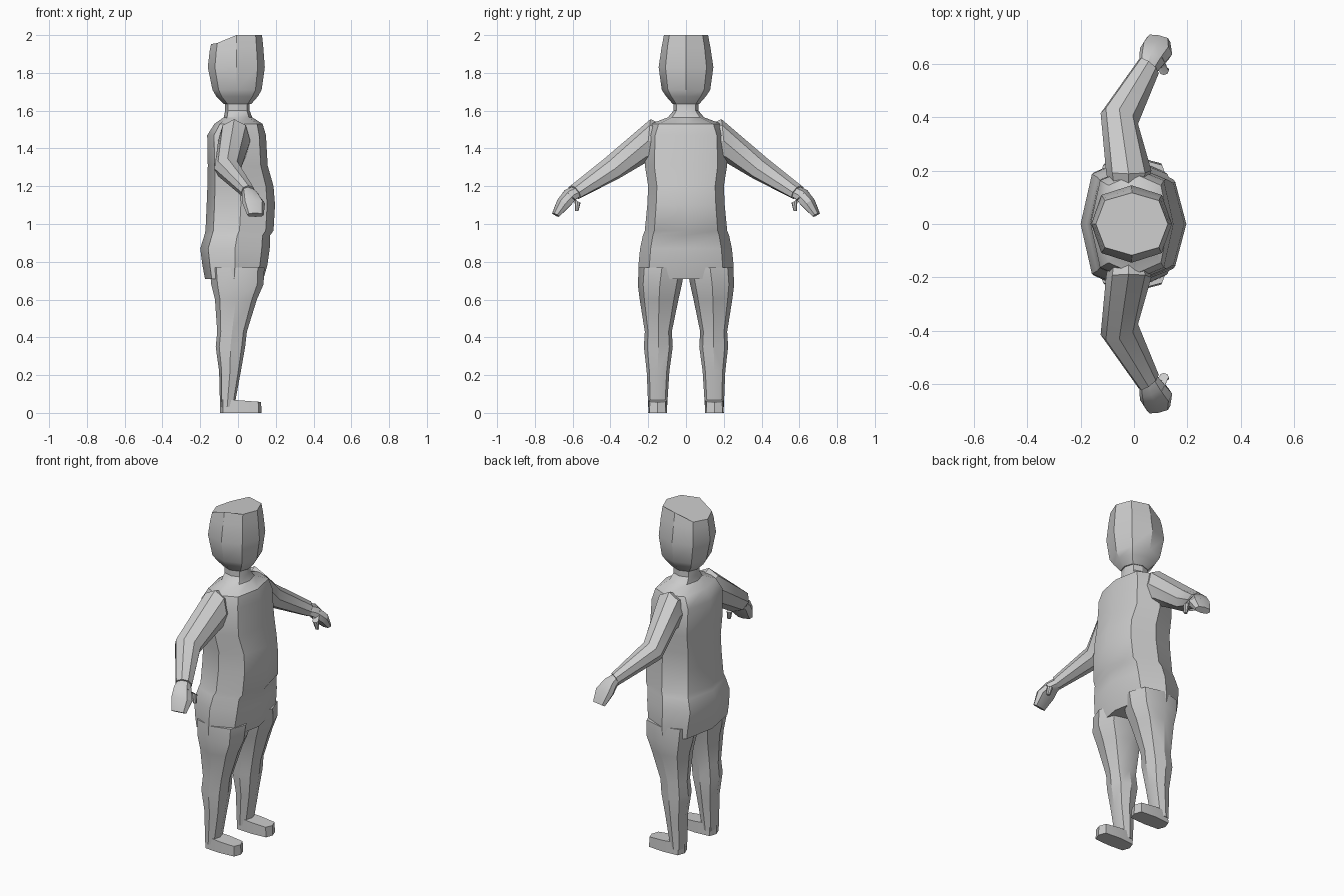
import bpy, bmesh, math
from mathutils import Vector

grey = bpy.data.materials.new("plain grey")
grey.diffuse_color = (0.6, 0.6, 0.6, 1)


def loft(name, rings, side=1, angle=32, sharp_caps=True):
    """Skin eight-sided rings given as (centre, u, v, corner fullness)."""
    bm = bmesh.new()
    loops = []
    for c, u, v, s in rings:
        c, u, v = Vector(c), Vector(u), Vector(v)
        unit = [(1, 0), (s, s), (0, 1), (-s, s), (-1, 0), (-s, -s), (0, -1), (s, -s)]
        loop = []
        for a, b in unit:
            p = c + u * a + v * b
            loop.append(bm.verts.new((p.x, p.y * side, p.z)))
        loops.append(loop)
    for lo, hi in zip(loops, loops[1:]):
        for i in range(8):
            j = (i + 1) % 8
            bm.faces.new((lo[i], lo[j], hi[j], hi[i]))
    bm.faces.new(loops[0])
    bm.faces.new(loops[-1])
    bmesh.ops.recalc_face_normals(bm, faces=bm.faces)
    mesh = bpy.data.meshes.new(name)
    bm.to_mesh(mesh)
    bm.free()
    mesh.materials.append(grey)
    ob = bpy.data.objects.new(name, mesh)
    bpy.context.collection.objects.link(ob)
    bpy.ops.object.select_all(action='DESELECT')
    ob.select_set(True)
    bpy.context.view_layer.objects.active = ob
    bpy.ops.object.shade_smooth_by_angle(angle=math.radians(angle))
    return ob


def level(z, x0, x1, y0, y1, s=0.76, tilt=0.0):
    """Ring spanning x0..x1 and y0..y1 at height z, its front raised by tilt."""
    return (((x0 + x1) / 2, (y0 + y1) / 2, z),
            ((x1 - x0) / 2, 0, tilt), (0, (y1 - y0) / 2, 0), s)


# Torso with hips, belly, shoulders and neck
torso = [(0.71, -0.175, 0.135, 0.25), (0.78, -0.188, 0.155, 0.252),
         (0.87, -0.2, 0.168, 0.243), (0.94, -0.178, 0.17, 0.228),
         (0.965, -0.172, 0.188, 0.218), (1.1, -0.166, 0.196, 0.205),
         (1.2, -0.162, 0.188, 0.2), (1.31, -0.16, 0.157, 0.218),
         (1.47, -0.163, 0.148, 0.212), (1.53, -0.125, 0.13, 0.188),
         (1.565, -0.075, 0.075, 0.095), (1.6, -0.068, 0.062, 0.066),
         (1.66, -0.068, 0.062, 0.066)]
loft("torso", [level(z, a, b, -w, w, 0.77) for z, a, b, w in torso])

# Head with a top that slopes down to the back
head = [(1.635, -0.075, 0.07, 0.07, 0.74, 0), (1.675, -0.115, 0.105, 0.105, 0.74, 0),
        (1.71, -0.135, 0.125, 0.128, 0.75, 0), (1.83, -0.16, 0.142, 0.145, 0.75, 0),
        (1.93, -0.15, 0.133, 0.13, 0.75, 0.015), (1.978, -0.143, 0.127, 0.117, 0.75, 0.026)]
head_rings = [level(z, a, b, -w, w, s, t) for z, a, b, w, s, t in head]
head_ob = loft("head", head_rings)
for v in head_ob.data.vertices:
    v.co.z = min(v.co.z, 2.0)
    if v.index >= 40 and v.co.x > -0.03:
        v.co.z = 2.0

for side, label in ((-1, "right"), (1, "left")):
    # Leg
    leg = [(0.77, -0.15, 0.14, 0.005, 0.25), (0.68, -0.142, 0.135, 0.022, 0.255),
           (0.6, -0.122, 0.1, 0.04, 0.245), (0.43, -0.11, 0.047, 0.075, 0.218),
           (0.35, -0.118, 0.038, 0.07, 0.223), (0.22, -0.1, 0.015, 0.088, 0.208),
           (0.03, -0.095, -0.02, 0.1, 0.2)]
    loft(label + "_leg", [level(*r) for r in leg], side)

    # Foot
    loft(label + "_foot", [level(0, -0.096, 0.125, 0.1, 0.2, 0.86),
                           level(0.066, -0.096, 0.122, 0.102, 0.198, 0.86, -0.008)], side)

    # Arm from shoulder over elbow to wrist
    loft(label + "_arm", [
        ((-0.02, 0.11, 1.43), (0.07, 0, 0), (0, 0, 0.09), 0.72),
        ((-0.02, 0.2, 1.44), (0.085, 0, 0), (0, -0.012, 0.115), 0.72),
        ((-0.055, 0.395, 1.293), (0.07, -0.02, 0), (0, 0.035, 0.055), 0.72),
        ((0.055, 0.59, 1.168), (0.038, -0.025, 0), (0, 0.02, 0.036), 0.72)], side)

    # Hand
    loft(label + "_hand", [
        ((0.05, 0.58, 1.172), (0.03, -0.02, 0), (0, 0.018, 0.028), 0.72),
        ((0.065, 0.615, 1.152), (0.045, -0.018, 0), (0, 0.026, 0.028), 0.74),
        ((0.083, 0.648, 1.11), (0.06, -0.012, 0), (0, 0.033, 0.018), 0.76),
        ((0.092, 0.69, 1.048), (0.044, -0.008, 0), (0, 0.017, 0.01), 0.78)], side)

    # Thumb
    loft(label + "_thumb", [
        ((0.09, 0.615, 1.15), (0.022, 0, 0), (0, 0.012, 0.018), 0.72),
        ((0.112, 0.574, 1.12), (0.018, 0, 0), (0, 0.016, 0.008), 0.72),
        ((0.12, 0.578, 1.068), (0.011, 0, 0), (0, 0.009, 0), 0.72)], side)
